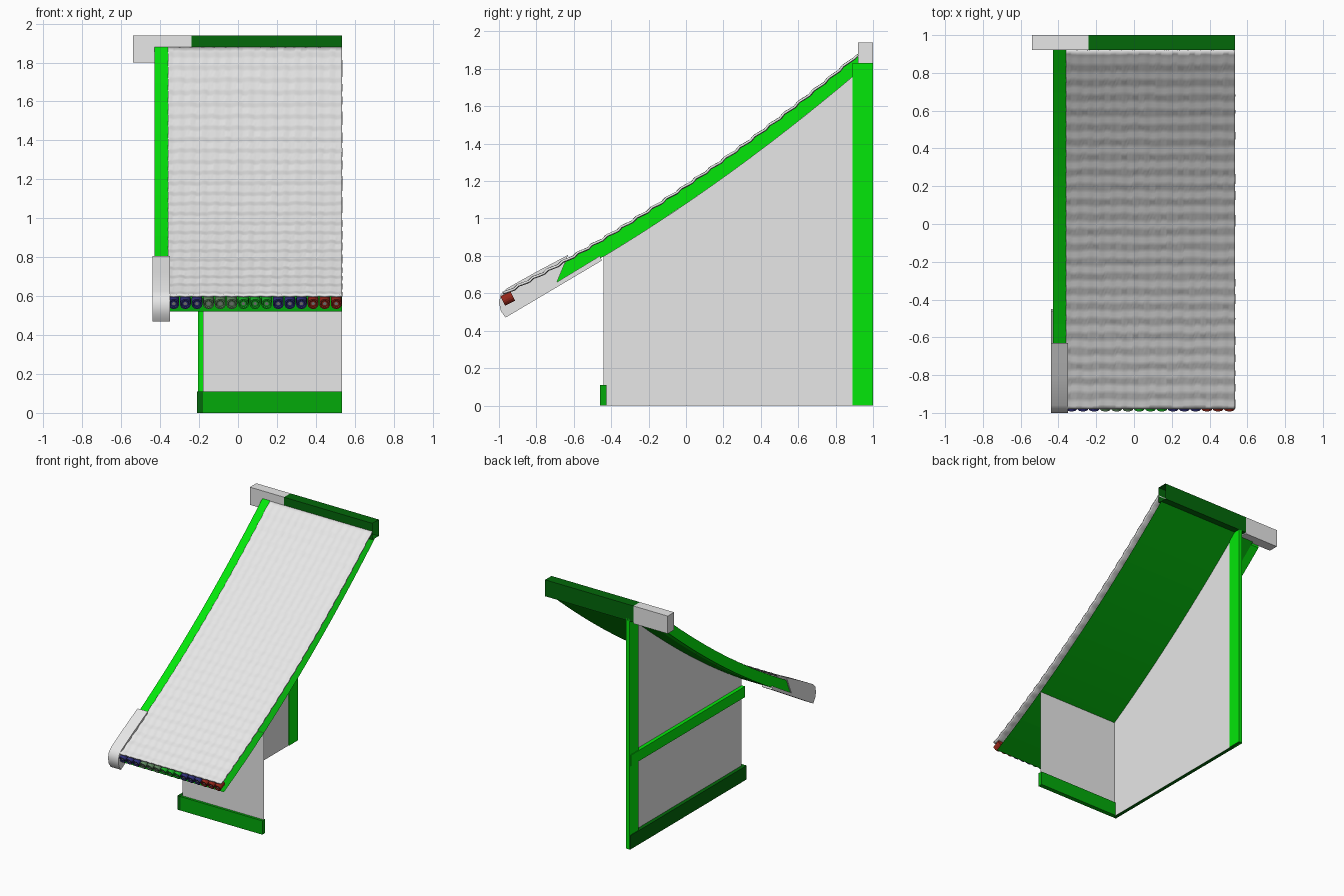
import bpy
import bmesh
import math
import random
from mathutils import Vector

random.seed(4)
cube = bpy.data.objects.get("Cube")
if cube:
    bpy.data.objects.remove(cube, do_unlink=True)


def material(name, rgb):
    m = bpy.data.materials.new(name)
    m.use_nodes = True
    color = (*rgb, 1)
    m.diffuse_color = color
    m.node_tree.nodes["Principled BSDF"].inputs["Base Color"].default_value = color
    return m


WHITE = material("white plaster", (0.8, 0.8, 0.8))
BRIGHT = material("bright green", (0.001, 0.8, 0.003))
MEDIUM = material("medium green", (0.001, 0.4, 0.003))
DARK = material("dark green", (0.001, 0.14, 0.003))
BLUE = material("dark blue", (0.03, 0.03, 0.2))
RED = material("dark red", (0.3, 0.02, 0.01))
LEAF = material("leaf green", (0.01, 0.45, 0.02))
SAGE = material("sage green", (0.12, 0.25, 0.12))
GREY = material("tile grey", (0.25, 0.27, 0.25))

RIGHT, LEFT = -0.36, 0.535       # roof sides
WALL_X, WALL_Y = -0.18, -0.44    # wall planes
RIDGE_Y = 0.915


def roof_z(y):
    """Height of the gently curved roof slope."""
    return 1.18 + 0.681 * y + 0.091 * y * y


def curve(y0, y1, drop, n=14):
    ys = [y0 + (y1 - y0) * i / n for i in range(n + 1)]
    return [(y, roof_z(y) - drop) for y in ys]


def finish(name, bm, *mats):
    me = bpy.data.meshes.new(name)
    bm.to_mesh(me)
    bm.free()
    ob = bpy.data.objects.new(name, me)
    bpy.context.collection.objects.link(ob)
    for m in mats:
        me.materials.append(m)
    return ob


def smooth(ob, degrees):
    bpy.context.view_layer.objects.active = ob
    ob.select_set(True)
    bpy.ops.object.shade_smooth_by_angle(angle=math.radians(degrees))
    ob.select_set(False)


def prism(name, profile, x0, x1, mat, open_ends=False):
    """Extrude a (y, z) outline along x."""
    bm = bmesh.new()
    face = bm.faces.new([bm.verts.new((x0, y, z)) for y, z in profile])
    ext = bmesh.ops.extrude_face_region(bm, geom=[face])["geom"]
    moved = [g for g in ext if isinstance(g, bmesh.types.BMVert)]
    bmesh.ops.translate(bm, verts=moved, vec=(x1 - x0, 0, 0))
    bmesh.ops.recalc_face_normals(bm, faces=bm.faces)
    if open_ends:
        ends = [f for f in bm.faces if abs(f.normal.x) > 0.9]
        bmesh.ops.delete(bm, geom=ends, context='FACES')
    return finish(name, bm, mat)


def box(name, x, y, z, mat, open_ends=False):
    outline = [(y[0], z[0]), (y[1], z[0]), (y[1], z[1]), (y[0], z[1])]
    return prism(name, outline, x[0], x[1], mat, open_ends)


def sheet(name, rows, mat):
    """Grid surface from rows of points."""
    bm = bmesh.new()
    grid = [[bm.verts.new(p) for p in row] for row in rows]
    for a, b in zip(grid, grid[1:]):
        for i in range(len(a) - 1):
            bm.faces.new((a[i], a[i + 1], b[i + 1], b[i]))
    return finish(name, bm, mat)


# Tiled roof surface: soft overlapping courses with shallow ribs
COURSES, RIBS, STEPS = 24, 15, 6
EAVE_Y = -0.98
pitch = (RIDGE_Y - EAVE_Y) / COURSES
width = LEFT - RIGHT
rows = []
for c in range(COURSES):
    wobble = [random.uniform(-0.06, 0.06) for _ in range(RIBS * 2 + 1)]
    for t in (0.0, 0.25, 0.5, 0.75):
        row = []
        for k in range(RIBS * STEPS + 1):
            u = k / STEPS
            shift = wobble[k * 2 // STEPS] if 0 < c + t else 0
            y = EAVE_Y + (c + t + shift) * pitch
            lift = 0.010 * (1 - t / 0.75)
            rib = 0.0015 * math.cos(2 * math.pi * u)
            row.append((RIGHT + width * u / RIBS, y, roof_z(y) - 0.003 + lift + rib))
        rows.append(row)
rows.append([(p[0], RIDGE_Y, roof_z(RIDGE_Y)) for p in rows[0]])
tiles = sheet("roof_tiles", rows, WHITE)
smooth(tiles, 80)
shell = tiles.modifiers.new("thickness", 'SOLIDIFY')
shell.thickness = 0.012
shell.offset = -1

# Roof underside
sheet("roof_underside",
      [[(LEFT, y, z), (RIGHT, y, z)] for y, z in curve(-0.94, 0.95, 0.1)], MEDIUM)

# Round tile ends along the eave
slope = Vector((0, -1, -0.5)).normalized()
tilt = Vector((0, 0, 1)).rotation_difference(slope).to_matrix().to_4x4()
colours = [m for m in (BLUE, SAGE, LEAF, BLUE, RED) for _ in range(3)]
gap = width / len(colours)
for i, mat in enumerate(colours):
    bm = bmesh.new()
    bmesh.ops.create_cone(bm, cap_ends=True, segments=16, radius1=0.028,
                          radius2=0.028, depth=0.06)
    cap = max(bm.faces, key=lambda f: f.calc_center_median().z)
    bmesh.ops.inset_region(bm, faces=[cap], thickness=0.007)
    bmesh.ops.inset_region(bm, faces=[cap], thickness=0.004, depth=-0.006)
    bmesh.ops.inset_region(bm, faces=[cap], thickness=0.008)
    cap.material_index = 1
    bmesh.ops.transform(bm, matrix=tilt, verts=bm.verts)
    bmesh.ops.translate(bm, verts=bm.verts,
                        vec=(RIGHT + (i + 0.5) * gap, -0.953, 0.572))
    finish(f"eave_tile_end_{i + 1}", bm, mat, GREY)

# Gable edge board with a slanted foot
prism("gable_board",
      curve(-0.64, 0.92, 0.004) + curve(-0.70, 0.92, 0.1)[::-1],
      -0.43, RIGHT, BRIGHT)

# Plaster end piece at the eave corner
end_piece = prism(
    "eave_end_piece",
    [(-0.965, 0.47), (-0.45, 0.775), (-0.46, 0.80), (-0.69, 0.66),
     (-0.63, 0.805), (-0.80, 0.715), (-0.96, 0.625), (-0.99, 0.595),
     (-1.0, 0.55), (-0.99, 0.505)],
    -0.44, -0.35, WHITE)
smooth(end_piece, 50)

# Ridge beam, hollow at the cut, and its plaster end
box("ridge_beam", (-0.24, LEFT), (0.92, 1.0), (1.81, 1.94), DARK, open_ends=True)
box("ridge_end", (-0.54, -0.24), (0.92, 1.0), (1.80, 1.94), WHITE)

# Walls
sheet("front_wall",
      [[(WALL_X, WALL_Y, z), (LEFT, WALL_Y, z)] for z in (0, 0.8)], WHITE)
sheet("side_wall",
      [[(WALL_X, y, z), (WALL_X, y, 0)] for y, z in curve(WALL_Y, 0.93, 0.1)], WHITE)

# Timber frame
OUT = (-0.21, WALL_X - 0.001)
box("back_post", (-0.205, -0.175), (0.89, 1.0), (0, 1.83), BRIGHT)
box("middle_side_beam", OUT, (WALL_Y, 0.99), (0.66, 0.745), BRIGHT)
box("side_base_beam", OUT, (-0.46, 0.995), (0, 0.11), DARK)
box("front_base_beam", (WALL_X, LEFT), (-0.46, -0.425), (0, 0.11), MEDIUM)
